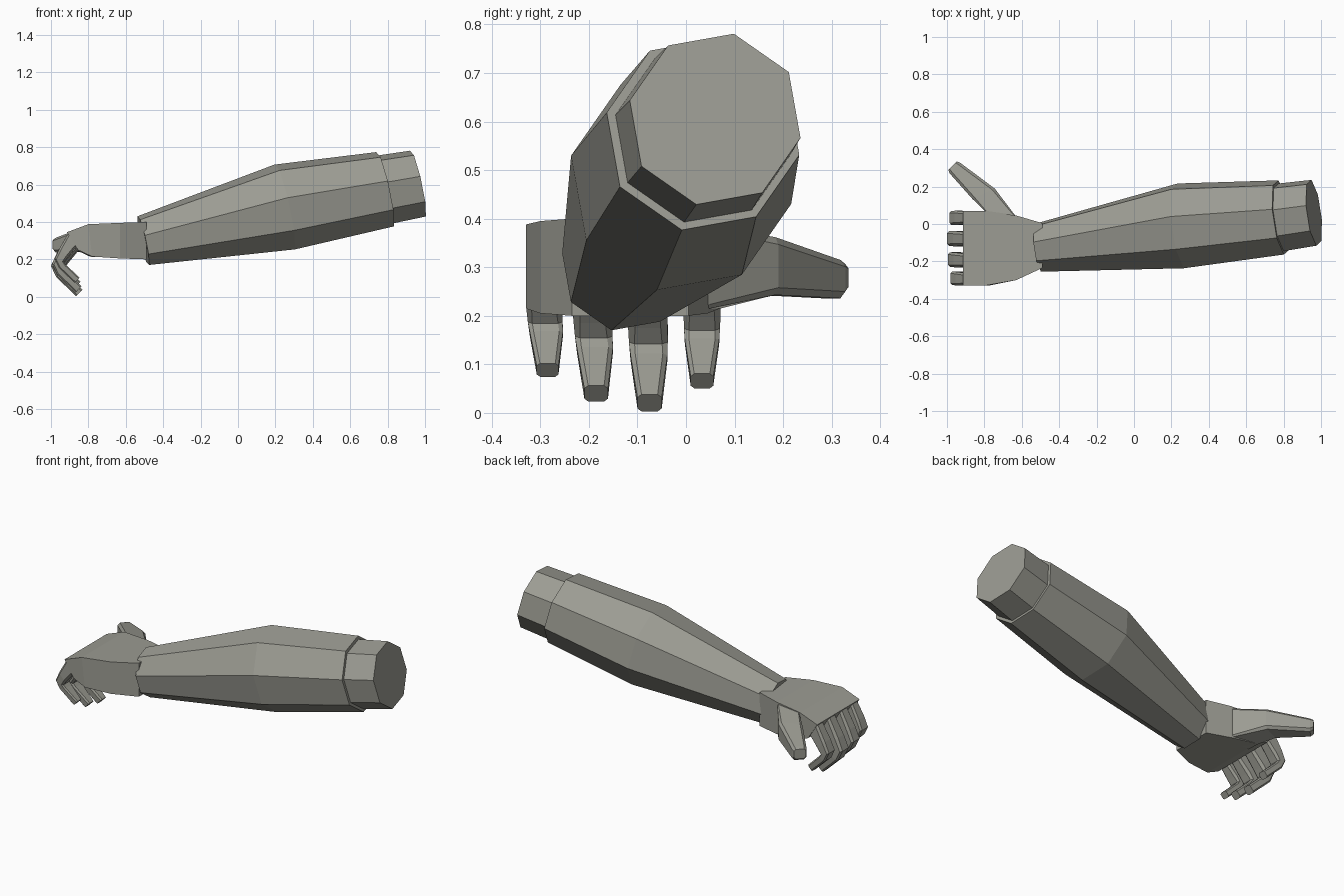
import bpy, bmesh, math
from mathutils import Vector as V

if "Cube" in bpy.data.objects:
    bpy.data.objects.remove(bpy.data.objects["Cube"])

grey = bpy.data.materials.new("warm grey")
grey.diffuse_color = (0.33, 0.33, 0.29, 1)
grey.use_nodes = True
grey.node_tree.nodes["Principled BSDF"].inputs["Base Color"].default_value = grey.diffuse_color


def loft(name, rings):
    """Skin a list of equal-sized rings and cap both ends."""
    bm = bmesh.new()
    loops = [[bm.verts.new(p) for p in r] for r in rings]
    n = len(loops[0])
    for a, b in zip(loops, loops[1:]):
        for i in range(n):
            j = (i + 1) % n
            bm.faces.new((a[i], a[j], b[j], b[i]))
    bm.faces.new(loops[0])
    bm.faces.new(loops[-1])
    bmesh.ops.recalc_face_normals(bm, faces=bm.faces)
    me = bpy.data.meshes.new(name)
    bm.to_mesh(me)
    bm.free()
    me.materials.append(grey)
    ob = bpy.data.objects.new(name, me)
    bpy.context.collection.objects.link(ob)
    return ob


def octagon(c, r):
    """Octagon ring square to the arm axis, sized in the y-z plane."""
    pts = []
    for k in range(8):
        a = math.radians(32.6 + 45 * k)
        dy, dz = r * math.cos(a), r * math.sin(a)
        pts.append((c[0] - 0.12 * dy - 0.217 * dz, c[1] + dy, c[2] + dz))
    return pts


def chamfered(c, u, v, k=0.3):
    """Rectangle ring from half axes u and v with cut corners."""
    q = min(u.length, v.length) * k
    ku, kv = 1 - q / u.length, 1 - q / v.length
    return [c + u * s + v * t for s, t in
            ((1, -kv), (1, kv), (ku, 1), (-ku, 1), (-1, kv), (-1, -kv), (-ku, -1), (ku, -1))]


# Forearm sleeve and the narrower elbow stub
loft("forearm", [octagon((-0.507, -0.125, 0.30), 0.133),
                 octagon((0.25, -0.01, 0.48), 0.232),
                 octagon((0.787, 0.035, 0.575), 0.203)])
loft("elbow_stub", [octagon((0.76, 0.032, 0.569), 0.186),
                    octagon((0.962, 0.06, 0.605), 0.18)])

# Palm: x at top, x at bottom, y range, z range
palm = []
for xt, xb, y0, y1, z0, z1 in ((-0.49, -0.49, -0.235, 0.005, 0.20, 0.40),
                               (-0.63, -0.63, -0.30, 0.045, 0.205, 0.395),
                               (-0.80, -0.78, -0.33, 0.07, 0.215, 0.388),
                               (-0.915, -0.855, -0.33, 0.07, 0.25, 0.345)):
    palm.append([(xb, y0, z0), (xb, y1, z0), (xt, y1, z1), (xt, y0, z1)])
loft("palm", palm)

# Curled fingers: outer x z, inner x z, half width for each section
curl = ((-0.905, 0.345, -0.85, 0.25, 0.036), (-0.968, 0.235, -0.912, 0.175, 0.041),
        (-1.00, 0.165, -0.937, 0.142, 0.040), (-0.972, 0.105, -0.92, 0.122, 0.038),
        (-0.865, 0.003, -0.832, 0.038, 0.025))
for name, y, s, lean in (("index_finger", 0.033, 0.86, 0.0), ("middle_finger", -0.08, 1.0, 0.005),
                         ("ring_finger", -0.195, 0.94, 0.01), ("little_finger", -0.295, 0.79, 0.01)):
    rings = []
    for i, (xo, zo, xi, zi, w) in enumerate(curl):
        place = lambda x, z: V((-0.905 + (x + 0.905) * s, y + lean * i / 4, 0.343 + (z - 0.343) * s))
        o, n = place(xo, zo), place(xi, zi)
        rings.append(chamfered((o + n) / 2, (o - n) / 2, V((0, w * (0.5 + s / 2), 0)), 0.35))
    loft(name, rings)

# Thumb: back edge x y, front edge x y, z range
rings = []
for xa, ya, xb, yb, z0, z1, k in ((-0.60, 0.0, -0.79, 0.0, 0.212, 0.385, 0.05),
                                  (-0.637, 0.048, -0.80, 0.072, 0.215, 0.385, 0.1),
                                  (-0.745, 0.19, -0.865, 0.135, 0.243, 0.362, 0.25),
                                  (-0.93, 0.328, -0.985, 0.27, 0.236, 0.315, 0.35),
                                  (-0.948, 0.335, -0.993, 0.288, 0.25, 0.307, 0.35)):
    c = V(((xa + xb) / 2, (ya + yb) / 2, (z0 + z1) / 2))
    rings.append(chamfered(c, V(((xa - xb) / 2, (ya - yb) / 2, 0)), V((0, 0, (z1 - z0) / 2)), k))
loft("thumb", rings)
